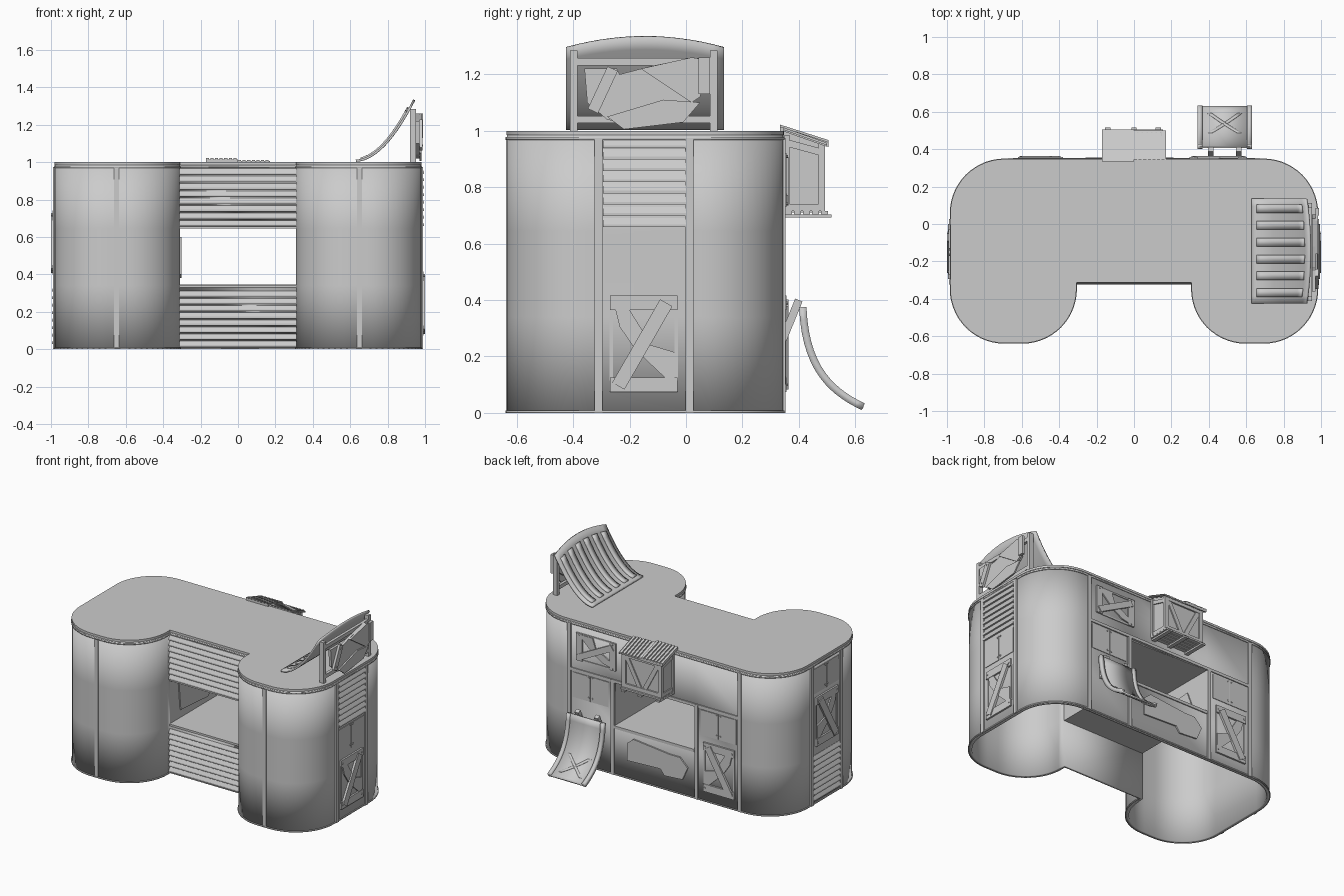
import bpy, bmesh, math
from mathutils import Vector, Matrix

if "Cube" in bpy.data.objects:
    bpy.data.objects.remove(bpy.data.objects["Cube"])

def frame(o, u, w, v=(0, 0, 1)):
    """Wall frame: local x = u (along wall), y = v (up), z = w (outward)."""
    m = Matrix((u, v, w)).transposed().to_4x4()
    m.translation = Vector(o)
    return m

def turned(m):
    """Same wall, but profile drawn in (outward, up) and extruded along u."""
    c = [m.col[i].to_3d() for i in range(3)]
    return frame(m.translation, c[2], c[0], c[1])

RIGHT = frame((.98, 0, 0), (0, 1, 0), (1, 0, 0))
LEFT = frame((-.98, 0, 0), (0, 1, 0), (-1, 0, 0))
BACK = frame((0, .345, 0), (1, 0, 0), (0, 1, 0))
FRONT = frame((0, -.31, 0), (1, 0, 0), (0, -1, 0))
POD = frame((0, -.635, 0), (1, 0, 0), (0, -1, 0))
WORLD = frame((0, 0, 0), (1, 0, 0), (0, 0, 1), (0, 1, 0))

def prism(bm, m, poly, d0, d1):
    a = [bm.verts.new(m @ Vector((x, y, d0))) for x, y in poly]
    b = [bm.verts.new(m @ Vector((x, y, d1))) for x, y in poly]
    bm.faces.new(a[::-1])
    bm.faces.new(b)
    for i in range(len(a)):
        j = (i + 1) % len(a)
        bm.faces.new((a[i], a[j], b[j], b[i]))

def rect(bm, m, u0, u1, v0, v1, d0, d1):
    prism(bm, m, [(u0, v0), (u1, v0), (u1, v1), (u0, v1)], d0, d1)

def bar(bm, m, p, q, w, d0, d1):
    p, q = Vector(p), Vector(q)
    n = (q - p).orthogonal().normalized() * w / 2
    prism(bm, m, [p - n, q - n, q + n, p + n], d0, d1)

def bolt(bm, m, u, v, d, r=.006):
    prism(bm, m, [(u + r * math.cos(k * math.pi / 3), v + r * math.sin(k * math.pi / 3)) for k in range(6)], d, d + .004)

def finish(name, bm, smooth=False, thick=0, offset=0):
    bmesh.ops.recalc_face_normals(bm, faces=bm.faces)
    me = bpy.data.meshes.new(name)
    bm.to_mesh(me)
    bm.free()
    ob = bpy.data.objects.new(name, me)
    bpy.context.collection.objects.link(ob)
    if thick:
        s = ob.modifiers.new("thickness", 'SOLIDIFY')
        s.thickness, s.offset = thick, offset
    if smooth:
        bpy.ops.object.select_all(action='DESELECT')
        ob.select_set(True)
        bpy.context.view_layer.objects.active = ob
        bpy.ops.object.shade_smooth_by_angle(angle=math.radians(35))
    return ob

def sheet(bm, fn, nt, ns):
    g = [[bm.verts.new(fn(i / nt, j / ns)) for j in range(ns + 1)] for i in range(nt + 1)]
    for i in range(nt):
        for j in range(ns):
            bm.faces.new((g[i][j], g[i + 1][j], g[i + 1][j + 1], g[i][j + 1]))

# U-shaped footprint, right half mirrored to the left
def outline(e=0):
    X, Yb, Yf, r, n = .98 + e, .345 + e, -.635 - e, .29, 14
    pts = [(.31, Yb)]
    for cx, cy, a0 in ((X - r, Yb - r, 90), (X - r, Yf + r, 0), (.31 - e + r, Yf + r, -90)):
        for k in range(n + 1):
            a = math.radians(a0 - 90 * k / n)
            pts.append((cx + r * math.cos(a), cy + r * math.sin(a)))
    pts.append((.31 - e, -.31 - e))
    return pts + [(-x, y) for x, y in reversed(pts)]

# hollow wall with the counter opening
bm = bmesh.new()
pts = outline()
rows = [[bm.verts.new((x, y, z)) for x, y in pts] for z in (0, .34, .645, .985)]
for k in range(3):
    for i in range(len(pts)):
        j = (i + 1) % len(pts)
        if k == 1 and abs(pts[i][0] + pts[j][0]) < 1e-5:
            continue
        bm.faces.new((rows[k][i], rows[k][j], rows[k + 1][j], rows[k + 1][i]))
finish("outer_wall", bm, True, .02, -1)

bm = bmesh.new()
prism(bm, WORLD, outline(.002), .985, 1.0)
finish("top_deck", bm, True)

# thin rim under the deck and at the foot
bm = bmesh.new()
for z0, z1 in ((.968, .978), (0, .008)):
    lo, hi = [[bm.verts.new((x, y, z)) for x, y in outline(.002)] for z in (z0, z1)]
    for i in range(len(lo)):
        j = (i + 1) % len(lo)
        bm.faces.new((lo[i], lo[j], hi[j], hi[i]))
finish("rim_bands", bm, True, .006, 0)

# counter opening lining
bm = bmesh.new()
rect(bm, WORLD, -.31, .31, -.315, .345, .33, .343)
rect(bm, WORLD, -.31, .31, -.315, .345, .645, .657)
for s in (-1, 1):
    rect(bm, WORLD, s * .31, s * .322, -.31, .345, .33, .657)
finish("counter_lining", bm)
bm = bmesh.new()
inner = frame((-.31, 0, 0), (0, 1, 0), (1, 0, 0))
prism(bm, inner, [(-.2, .4), (.1, .38), (.2, .46), (.16, .56), (-.05, .54), (-.22, .6)], 0, .008)
finish("counter_side_patch", bm)

# vertical seam strips
bm = bmesh.new()
for m in (RIGHT, LEFT):
    for u in (-.31, .012):
        rect(bm, m, u - .014, u + .014, 0, .975, -.012, .01)
for u in (-.66, -.325, .325, .66):
    rect(bm, BACK, u - .013, u + .013, 0, .975 if abs(u) > .5 else .66, -.01, .008)
for u in (-.65, .65):
    rect(bm, POD, u - .014, u + .014, 0, .975, -.01, .003)
for v in (.335, .655):
    rect(bm, BACK, -.66 if v > .5 else -.31, .66 if v > .5 else .31, v - .01, v + .01, -.01, .007)
finish("seam_strips", bm)

# louvred panels
def louvres(name, m, u0, u1, v0, v1, n):
    bm = bmesh.new()
    t, h = turned(m), (v1 - v0) / n
    for k in range(n):
        z = v0 + k * h
        prism(bm, t, [(-.005, z + .25 * h), (.014, z + .2 * h), (.014, z + .45 * h), (.002, z + h), (-.005, z + h)], u0, u1)
    finish(name, bm)

louvres("front_upper_louvres", FRONT, -.31, .31, .65, .965, 8)
louvres("front_lower_louvres", FRONT, -.31, .31, .005, .31, 8)
louvres("right_louvres", RIGHT, -.295, 0, .65, .97, 8)
louvres("left_louvres", LEFT, -.295, 0, .02, .34, 8)

# boarded-up panels: two end boards, one long brace, a broken brace behind
def boarded(name, m, cu, cv, flat=False):
    f = m @ Matrix.Translation((cu, cv, 0))
    if flat:
        f = f @ Matrix.Rotation(math.pi / 2, 4, 'Z') @ Matrix.Diagonal((.8, .9, 1, 1))
    bm = bmesh.new()
    for s in (-1, 1):
        rect(bm, f, -.12, .12, s * .145 - .026, s * .145 + .026, -.005, .012)
        rect(bm, f, s * .115 - .006, s * .115 + .006, -.13, .13, -.005, .005)
        for u in (-.105, .105):
            bolt(bm, f, u, s * .145, .012)
    bar(bm, f, (-.09, -.15), (.08, .145), .05, .004, .019)
    prism(bm, f, [(-.1, .12), (-.05, .12), (.0, .04), (-.03, -.02), (-.085, .06)], -.005, .009)
    prism(bm, f, [(.01, .0), (.11, -.03), (.11, -.12), (.075, -.12), (-.01, -.04)], -.005, .009)
    finish(name, bm)

boarded("right_boarded_panel", RIGHT, -.15, .245)
boarded("left_boarded_panel", LEFT, -.15, .57)
boarded("back_lower_boarded_panel", BACK, -.5, .245)
boarded("back_upper_boarded_panel", BACK, .45, .825, True)

# small double covers with bolts, and the back patch plate
bm = bmesh.new()
for m, c, v in ((RIGHT, -.15, .55), (BACK, .495, .55), (BACK, -.495, .55), (LEFT, -.15, .86)):
    for s in (-1, 1):
        a, b = sorted((c + s * .003, c + s * .138))
        rect(bm, m, a, b, v - .09, v + .085, -.005, .004)
        for dv in (-.065, .075):
            bolt(bm, m, c + s * .015, v + dv, .004)
finish("small_covers", bm)
bm = bmesh.new()
prism(bm, BACK, [(.21, .13), (.21, .25), (.16, .29), (-.12, .26), (-.2, .26), (-.26, .2), (-.22, .11), (-.08, .1), (-.05, .14)], -.005, .01)
finish("back_patch_plate", bm)

# curved ramp on the deck, arched at its top edge
def ramp_pt(t, y, lift=0):
    q = (y + .145) / .28
    t *= 1 - .065 * q * q
    return Vector((.63 + .312 * t - lift * t, y, 1.008 + .325 * t ** 1.9 + lift))
bm = bmesh.new()
sheet(bm, lambda t, s: ramp_pt(t, -.425 + .56 * s), 14, 14)
finish("ramp_sheet", bm, True, .012)
bm = bmesh.new()
for k in range(6):
    y = -.39 + .09 * k
    sheet(bm, lambda t, s: ramp_pt(.09 + .83 * t, y + .045 * s, .008), 12, 1)
finish("ramp_ribs", bm, True, .012)

# ramp support and scrap plates
bm = bmesh.new()
S = frame((.94, 0, 0), (0, 1, 0), (1, 0, 0))
for u in (-.398, .098):
    rect(bm, S, u - .013, u + .013, 1.0, 1.285, -.02, .012)
for v in (1.04, 1.245):
    rect(bm, S, -.39, .09, v - .013, v + .013, -.01, .01)
finish("ramp_support", bm)
bm = bmesh.new()
prism(bm, S, [(-.36, 1.22), (-.245, 1.22), (-.235, 1.2), (-.12, 1.23), (.03, 1.26), (.05, 1.13), (-.02, 1.08), (-.2, 1.02), (-.28, 1.04), (-.35, 1.1)], .012, .03)
prism(bm, S, [(-.16, 1.22), (.02, 1.26), (.085, 1.25), (.05, 1.12), (.02, 1.1)], .03, .043)
prism(bm, S, [(-.28, 1.05), (-.08, 1.11), (.05, 1.1), (-.01, 1.03), (-.22, 1.005)], .03, .04)
bar(bm, S, (-.33, 1.07), (-.26, 1.22), .04, .03, .046)
bar(bm, S, (.065, 1.13), (.065, 1.26), .04, .03, .05)
for u, v in ((-.27, 1.2), (-.32, 1.09), (.065, 1.24), (.065, 1.15)):
    bolt(bm, S, u, v, .046)
finish("scrap_plates", bm)

# slide on the back with rails, cross mark and two hooks
def slide_pt(t, x, lift=0):
    a, b, c, d = (.41, .375), (.42, .15), (.52, .07), (.628, .018)
    s = 1 - t
    y, z = [s**3 * a[i] + 3 * s * s * t * b[i] + 3 * s * t * t * c[i] + t**3 * d[i] for i in (0, 1)]
    return Vector((x, y + lift * s, z + lift * t))
bm = bmesh.new()
sheet(bm, lambda t, s: slide_pt(t, .345 + .28 * s), 14, 1)
finish("slide_sheet", bm, True, .01)
bm = bmesh.new()
for x in (.34, .605):
    sheet(bm, lambda t, s: slide_pt(t, x + .025 * s, .004), 14, 1)
finish("slide_rails", bm, True, .026)
bm = bmesh.new()
for s0 in (-1, 1):
    sheet(bm, lambda t, s: slide_pt(.5 + .38 * t, .485 + s0 * .16 * (t - .5) + .025 * (s - .5), .007), 6, 1)
finish("slide_cross", bm, True, .007)
bm = bmesh.new()
for x in (.41, .56):
    bar(bm, turned(BACK), (-.002, .26), (.055, .4), .028, x - .015, x + .015)
finish("slide_hooks", bm)

# hanging crate: body, framed faces, slatted base and corrugated lean-to roof
T = turned(BACK)
bm = bmesh.new()
prism(bm, T, [(0, .71), (.135, .71), (.135, .955), (0, 1.0)], -.145, .145)
for s in (-1, 1):
    side = frame((s * .145, .345, 0), (0, 1, 0), (s, 0, 0))
    rect(bm, side, .005, .022, .715, .985, 0, .01)
    rect(bm, side, .125, .145, .715, .96, 0, .01)
    rect(bm, side, .0, .14, .715, .74, 0, .008)
    bar(bm, side, (.02, .955), (.13, .925), .025, 0, .008)
    rect(bm, BACK, s * .14 - .014, s * .14 + .014, .715, .955, .13, .147)
    bar(bm, BACK, (s * .02, .74), (s * .12, .93), .03, .13, .143)
for v in (.728, .94):
    rect(bm, BACK, -.14, .14, v - .014, v + .014, .13, .146)
finish("crate_body", bm)
bm = bmesh.new()
for k in range(5):
    rect(bm, T, .005 + k * .032, .031 + k * .032, .703, .715, -.155, .155)
for u in (-.14, 0, .13):
    rect(bm, T, 0, .17, .692, .704, u - .014, u + .014)
finish("crate_base", bm)
bm = bmesh.new()
for k in range(14):
    u = -.172 + k * .0246
    w0, w1, h = (-.012, .16, .012) if k < 7 else (.0, .155, .002)
    prism(bm, T, [(w0, 1.0), (w1, .945), (w1, .955 + h), (w0, 1.01 + h)], u, u + .0165)
    prism(bm, T, [(w0, .998), (w1, .943), (w1, .948 + h), (w0, 1.003 + h)], u + .0165, u + .0246)
finish("crate_roof", bm)
